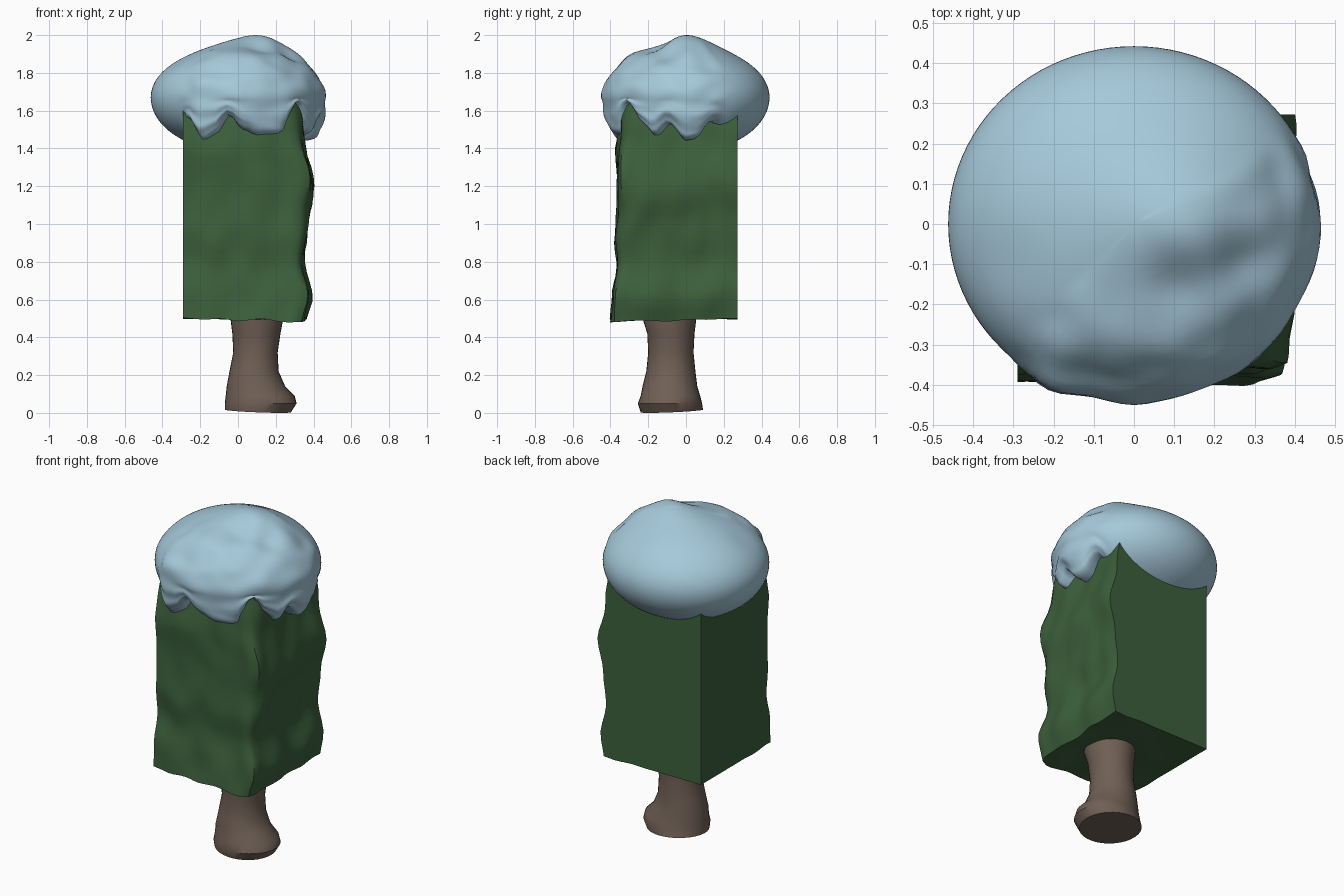
import bpy, bmesh
from math import sin, cos, pi, atan2, degrees, radians, exp, hypot, asin
from mathutils import Vector, noise

if "Cube" in bpy.data.objects:
    bpy.data.objects.remove(bpy.data.objects["Cube"])


def finish(name, bm, color, angle):
    bmesh.ops.recalc_face_normals(bm, faces=bm.faces)
    me = bpy.data.meshes.new(name)
    bm.to_mesh(me)
    bm.free()
    ob = bpy.data.objects.new(name, me)
    bpy.context.collection.objects.link(ob)
    mat = bpy.data.materials.new(name + "_color")
    mat.diffuse_color = (*color, 1)
    mat.use_nodes = True
    mat.node_tree.nodes["Principled BSDF"].inputs["Base Color"].default_value = mat.diffuse_color
    me.materials.append(mat)
    bpy.ops.object.select_all(action='DESELECT')
    ob.select_set(True)
    bpy.context.view_layer.objects.active = ob
    bpy.ops.object.shade_smooth_by_angle(angle=radians(angle))
    return ob


def interp(pts, x):
    if x <= pts[0][0]:
        return pts[0][1]
    for (a, p), (b, q) in zip(pts, pts[1:]):
        if x <= b:
            t = (x - a) / (b - a)
            t = t * t * (3 - 2 * t)
            return p + (q - p) * t
    return pts[-1][1]


def lump(x, y, z, scale, seed):
    return noise.noise(Vector((x, y, z)) * scale + Vector((seed, seed * 2.3, 0)))


# trunk: lofted ellipses, flared towards the front right
rings = [(0.01, -0.07, 0.28, -0.24, 0.09), (0.05, -0.07, 0.31, -0.255, 0.085),
         (0.09, -0.065, 0.30, -0.24, 0.075), (0.14, -0.06, 0.25, -0.23, 0.06),
         (0.22, -0.045, 0.215, -0.21, 0.05), (0.32, -0.025, 0.21, -0.20, 0.04),
         (0.42, -0.03, 0.225, -0.205, 0.045), (0.50, -0.04, 0.24, -0.23, 0.055),
         (0.60, -0.04, 0.24, -0.23, 0.055)]
N = 32
bm = bmesh.new()
loops = []
for z, x0, x1, y0, y1 in rings:
    loop = []
    for i in range(N):
        a = 2 * pi * i / N
        dz = -0.01 * cos(a + 0.8) if z < 0.02 else 0
        loop.append(bm.verts.new(((x0 + x1) / 2 + (x1 - x0) / 2 * cos(a),
                                  (y0 + y1) / 2 + (y1 - y0) / 2 * sin(a), z + dz)))
    loops.append(loop)
for lo, hi in zip(loops, loops[1:]):
    for i in range(N):
        j = (i + 1) % N
        bm.faces.new((lo[i], lo[j], hi[j], hi[i]))
bm.faces.new(loops[0])
bm.faces.new(loops[-1])
finish("trunk", bm, (0.16, 0.115, 0.09), 40)

# foliage block: flat back and left, uneven front and right
right_x = [(0.48, 0.355), (0.62, 0.385), (0.8, 0.345), (1.0, 0.365),
           (1.2, 0.395), (1.45, 0.345), (1.68, 0.315)]
front_y = [(0.48, -0.40), (0.62, -0.385), (0.8, -0.36), (0.95, -0.375),
           (1.2, -0.355), (1.38, -0.365), (1.5, -0.345), (1.68, -0.32)]
bm = bmesh.new()
bmesh.ops.create_cube(bm, size=1)
bmesh.ops.subdivide_edges(bm, edges=bm.edges[:], cuts=23, use_grid_fill=True)
for v in bm.verts:
    u, w, t = v.co.x + 0.5, 0.5 - v.co.y, v.co.z + 0.5
    z = 0.50 + 1.2 * t
    xr = interp(right_x, z) + 0.022 * lump(0, w, z, 5, 3.1)
    yf = interp(front_y, z) + 0.022 * lump(u, 0, z, 5, 7.7)
    x = -0.29 + u * (xr + 0.29)
    y = 0.272 + w * (yf - 0.272)
    # soften the front right corner
    k = max(0, u + w - 1.9) * 0.2
    x, y = x - k, y + k
    # ragged lower edge
    z += (1 - t) ** 4 * max(u, w) ** 3 * (0.015 * lump(u, w, 0, 5, 1.2) - 0.018 * u * w)
    v.co = (x, y, z)
finish("foliage_block", bm, (0.045, 0.115, 0.045), 45)

# snow cap: smooth ellipsoid at back left, lumpy with drips at front right
ZC, RX, RY, RZ = 1.67, 0.462, 0.442, 0.29
drip = [(-136, 1.52), (-126, 1.54), (-116, 1.43), (-108, 1.47), (-97, 1.575),
        (-86, 1.50), (-74, 1.465), (-58, 1.46), (-46, 1.64), (-34, 1.52),
        (-25, 1.46), (-14, 1.53), (0, 1.44), (8, 1.45), (20, 1.54), (35, 1.56)]
sector = [(-136, 0), (-126, 1), (22, 1), (36, 0)]
bumps = [(0.20, 0.0, 0.12, 0.06), (0.03, 0.02, 0.13, 0.03), (0.12, -0.16, 0.06, -0.035),
         (0.26, -0.10, 0.05, -0.03), (0.10, -0.29, 0.09, 0.025),
         (-0.10, -0.30, 0.08, 0.02), (-0.34, -0.10, 0.07, -0.015)]
bm = bmesh.new()
bmesh.ops.create_uvsphere(bm, u_segments=96, v_segments=48, radius=1)
for v in bm.verts:
    c = v.co.copy()
    a = atan2(c.y, c.x)
    deg = degrees(a)
    flat = hypot(c.x, c.y)
    s = interp(sector, deg)
    n = s * flat * lump(c.x, c.y, c.z, 3.5, 5.5)
    R = 1 + 0.03 * n + 0.05 * s * flat * exp(-((deg + 117) / 9) ** 2)
    x, y, z = RX * c.x * R, RY * c.y * R, ZC + RZ * c.z
    if c.z < 0:
        k = max(flat, 1e-6) ** 0.12 / max(flat, 1e-6)
        k = 1 + s * (k - 1)
        x, y = x * k, y * k
        z += s * (ZC + c.z * (ZC - interp(drip, deg)) - z)
    else:
        z += c.z * sum(h * exp(-((x - bx) ** 2 + (y - by) ** 2) / (2 * g * g))
                       for bx, by, g, h in bumps)
        z += 0.03 * c.z * n
    v.co = (x, y, z)
top = max(v.co.z for v in bm.verts)
for v in bm.verts:
    if v.co.z > ZC:
        v.co.z = ZC + (v.co.z - ZC) * (2.0 - ZC) / (top - ZC)
finish("snow_cap", bm, (0.38, 0.58, 0.70), 70)
